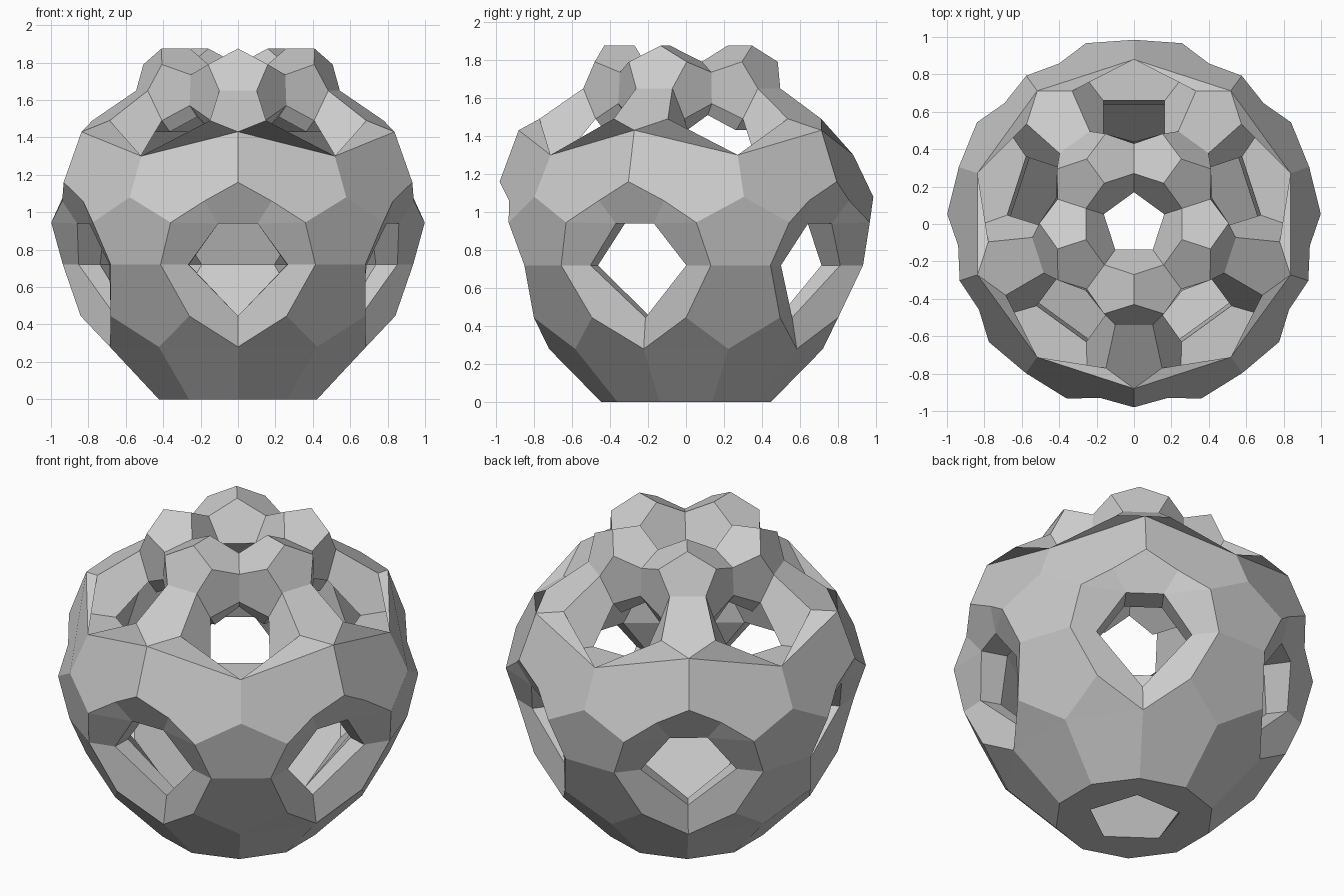
import bpy, bmesh
from math import sin, cos, radians

if "Cube" in bpy.data.objects:
    bpy.data.objects.remove(bpy.data.objects["Cube"])

# Key points of one half slice: (sideways, outward, height)
def mid(r, z):                      # point on the border between two slices
    return (r * sin(radians(36)), r * cos(radians(36)), z)

P = {
    # crown
    'A27': (0, .27, 1.875), 'A43': (0, .43, 1.875), 'V': (.16, .48, 1.79), 'S': (.10, .54, 1.65),
    'B17': mid(.17, 1.66), 'B27': mid(.27, 1.79), 'B43': mid(.43, 1.735), 'Bh': mid(.44, 1.57),
    # upper windows, with the inner lintel edge
    'X': (.145, .475, 1.49), 'X2': (.145, .43, 1.43), 'Bi': mid(.37, 1.51),
    'P': (.15, .77, 1.49), 'L': (.25, .795, 1.3), 'C': (.255, .63, 1.3),
    'A143': (0, .88, 1.43), 'Lb': mid(.88, 1.3),
    # waist and lower windows
    'A116': (0, .98, 1.16), 'N': (.18, .93, 1.06), 'B108': mid(.985, 1.08), 'K': (.36, .933, .945),
    'J': (.414, .85, .72), 'G': (.26, .80, .445), 'D': (0, .72, .28), 'E': mid(.72, .28),
    'T': (.105, .87, .94), 'Q': (.265, .81, .72), 'Gi': (0, .69, .445),
    # inner rim of the lower windows
    'T2': (.105, .715, .94), 'Q2': (.262, .69, .72), 'G2': (0, .60, .445),
    # base
    'ZA': (0, .445, 0), 'ZB': mid(.445, 0), 'h': (0, .26, 0),
}

# Faces: '-' is the mirrored point, '^' the mirrored point of the next slice
WHOLE = [
    'A143 P S S- P-', 'A116 N T T- N-', 'A43 V S S- V-', 'A27 B27 B17 B17- B27-',    # outer, on the slice axis
    'B108 K J J^ K^', 'J G E G^ J^', 'h ZA ZB ZA^ h^', 'Lb L C C^ L^',               # outer, between slices
    'Q2 Q2^ G2^ h^ h G2', 'T2 T2^ Q2^ Q2', 'C C^ T2^ T2',                            # inner wall
    'T T- T2- T2', 'C C- T2- T2', 'X X- C- C', 'X X- X2- X2', 'Bi X2 X2- Bi- B17- B17',
]
HALF = [
    'A143 P L Lb', 'A116 A143 Lb B108 K N', 'N K T', 'K J Q T', 'D G J Q Gi',
    'D E G', 'D E ZB ZA', 'T Q Q2 T2', 'Q Gi G2 Q2',
    'B27 B43 V A43 A27', 'B43 V S X Bh', 'Bh X X2 Bi', 'S P L C X',
]

bm = bmesh.new()
cache = {}

def vert(token, k, side):
    if token[-1] == '-':
        token, side = token[:-1], -side
    elif token[-1] == '^':
        token, side, k = token[:-1], -side, k + 1
    t, r, z = P[token]
    a = radians(-90 + 72 * k)
    co = (r * cos(a) - side * t * sin(a), r * sin(a) + side * t * cos(a), z)
    key = tuple(round(c, 4) + 0.0 for c in co)
    if key not in cache:
        cache[key] = bm.verts.new(co)
    return cache[key]

for k in range(5):
    for f in WHOLE:
        bm.faces.new([vert(n, k, 1) for n in f.split()])
    for f in HALF:
        for side in (1, -1):
            bm.faces.new([vert(n, k, side) for n in f.split()])

bmesh.ops.remove_doubles(bm, verts=bm.verts, dist=0.002)
bmesh.ops.recalc_face_normals(bm, faces=bm.faces)

# Pierced faceted shell
mesh = bpy.data.meshes.new('pierced_shell')
bm.to_mesh(mesh)
bm.free()
shell = bpy.data.objects.new('pierced_shell', mesh)
bpy.context.collection.objects.link(shell)
